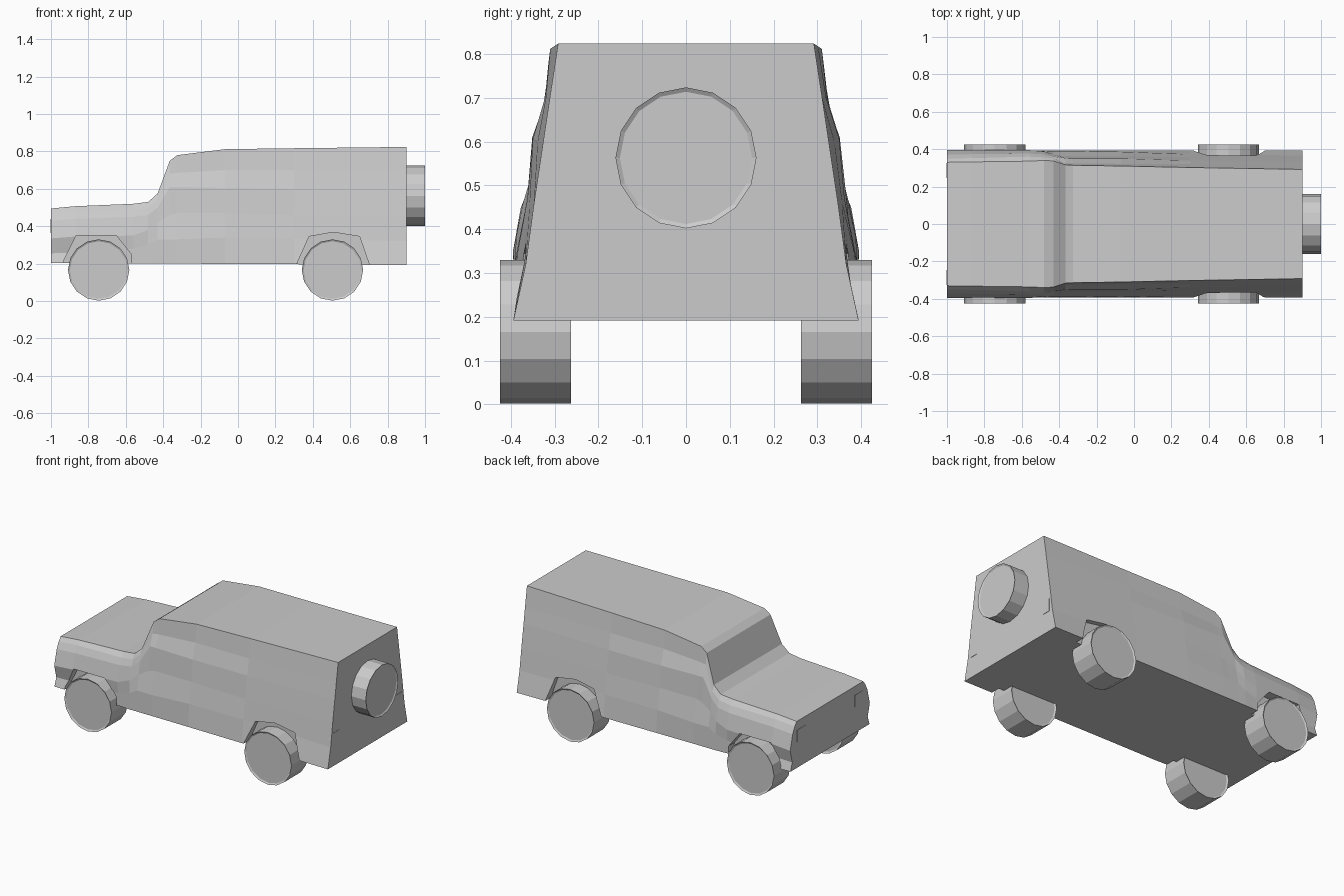
import bpy, bmesh
from math import pi
from mathutils import Matrix

if "Cube" in bpy.data.objects:
    bpy.data.objects.remove(bpy.data.objects["Cube"])


def make_object(name, bm):
    bmesh.ops.recalc_face_normals(bm, faces=bm.faces)
    mesh = bpy.data.meshes.new(name)
    bm.to_mesh(mesh)
    bm.free()
    ob = bpy.data.objects.new(name, mesh)
    bpy.context.collection.objects.link(ob)
    return ob


def loft(name, rings):
    bm = bmesh.new()
    rows = [[bm.verts.new(p) for p in ring] for ring in rings]
    n = len(rows[0])
    for a, b in zip(rows, rows[1:]):
        for i in range(n):
            j = (i + 1) % n
            bm.faces.new((a[i], a[j], b[j], b[i]))
    bm.faces.new(rows[0])
    bm.faces.new(rows[-1])
    return make_object(name, bm)


def box(name, x0, x1, y0, y1, z0, z1):
    return loft(name, [[(x, y0, z0), (x, y1, z0), (x, y1, z1), (x, y0, z1)]
                       for x in (x0, x1)])


def wheel(name, centre, radius, depth, rotation):
    bm = bmesh.new()
    bmesh.ops.create_cone(bm, cap_ends=True, segments=16, radius1=radius,
                          radius2=radius, depth=depth)
    caps = [f for f in bm.faces if len(f.verts) == 16]
    # shallow dished hub on each side
    bmesh.ops.inset_individual(bm, faces=caps, thickness=0.01, depth=-0.006)
    bmesh.ops.transform(bm, matrix=Matrix.Translation(centre) @ rotation,
                        verts=bm.verts)
    return make_object(name, bm)


# Body stations: x, then (half width, height) from sill to roof edge
stations = [
    (-1.0, (.392, .203), (.374, .255), (.395, .335), (.37, .43), (.35, .47), (.33, .495)),
    (-.87, (.392, .202), (.378, .26), (.395, .345), (.373, .44), (.352, .482), (.332, .507)),
    (-.56, (.392, .201), (.39, .28), (.395, .35), (.377, .45), (.36, .49), (.336, .52)),
    (-.48, (.394, .20), (.392, .30), (.388, .38), (.372, .46), (.356, .50), (.34, .53)),
    (-.43, (.394, .20), (.39, .33), (.372, .42), (.36, .50), (.352, .54), (.337, .575)),
    (-.365, (.394, .20), (.39, .33), (.363, .46), (.351, .61), (.326, .68), (.316, .75)),
    (-.325, (.394, .20), (.39, .33), (.362, .47), (.35, .61), (.323, .685), (.314, .78)),
    (-.07, (.394, .199), (.386, .34), (.362, .47), (.35, .605), (.322, .70), (.310, .812)),
    (.30, (.394, .197), (.373, .335), (.357, .46), (.339, .60), (.32, .70), (.302, .817)),
    (.90, (.394, .192), (.366, .32), (.347, .46), (.326, .60), (.311, .70), (.292, .824)),
]
body = loft("body", [[(s[0], w, z) for w, z in s[1:]] +
                     [(s[0], -w, z) for w, z in reversed(s[1:])] for s in stations])

# Wheel arches cut into both flanks
front_arch = [(-.93, .1), (-.93, .22), (-.865, .35), (-.65, .35), (-.57, .25), (-.565, .1)]
rear_arch = [(.29, .1), (.315, .2), (.38, .345), (.51, .368), (.65, .345), (.70, .2), (.72, .1)]
for arch, inner in ((front_arch, .335), (rear_arch, .335)):
    for side in (-1, 1):
        cutter = loft("arch_cutter", [[(x, side * y, z) for x, z in arch]
                                      for y in (inner, .6)])
        cutter.hide_render = True
        mod = body.modifiers.new("arch", 'BOOLEAN')
        mod.operation = 'DIFFERENCE'
        mod.solver = 'EXACT'
        mod.object = cutter
        bpy.context.view_layer.objects.active = body
        bpy.ops.object.modifier_apply(modifier=mod.name)
        bpy.data.objects.remove(cutter, do_unlink=True)

# Road wheels, headlights and tail lights on each side
for side, label in ((-1, "right"), (1, "left")):
    for x, end in ((-.745, "front"), (.505, "rear")):
        wheel(f"{end}_wheel_{label}", (x, side * .344, .166), .164, .162,
              Matrix.Rotation(pi / 2, 4, 'X'))
    y0, y1 = sorted((side * .245, side * .325))
    box(f"headlight_{label}", -1.002, -.98, y0, y1, .365, .44)
    y0, y1 = sorted((side * .285, side * .34))
    box(f"tail_light_{label}", .88, .902, y0, y1, .32, .40)

# Spare wheel on the back door
wheel("spare_wheel", (.949, 0, .563), .161, .102, Matrix.Rotation(pi / 2, 4, 'Y'))
